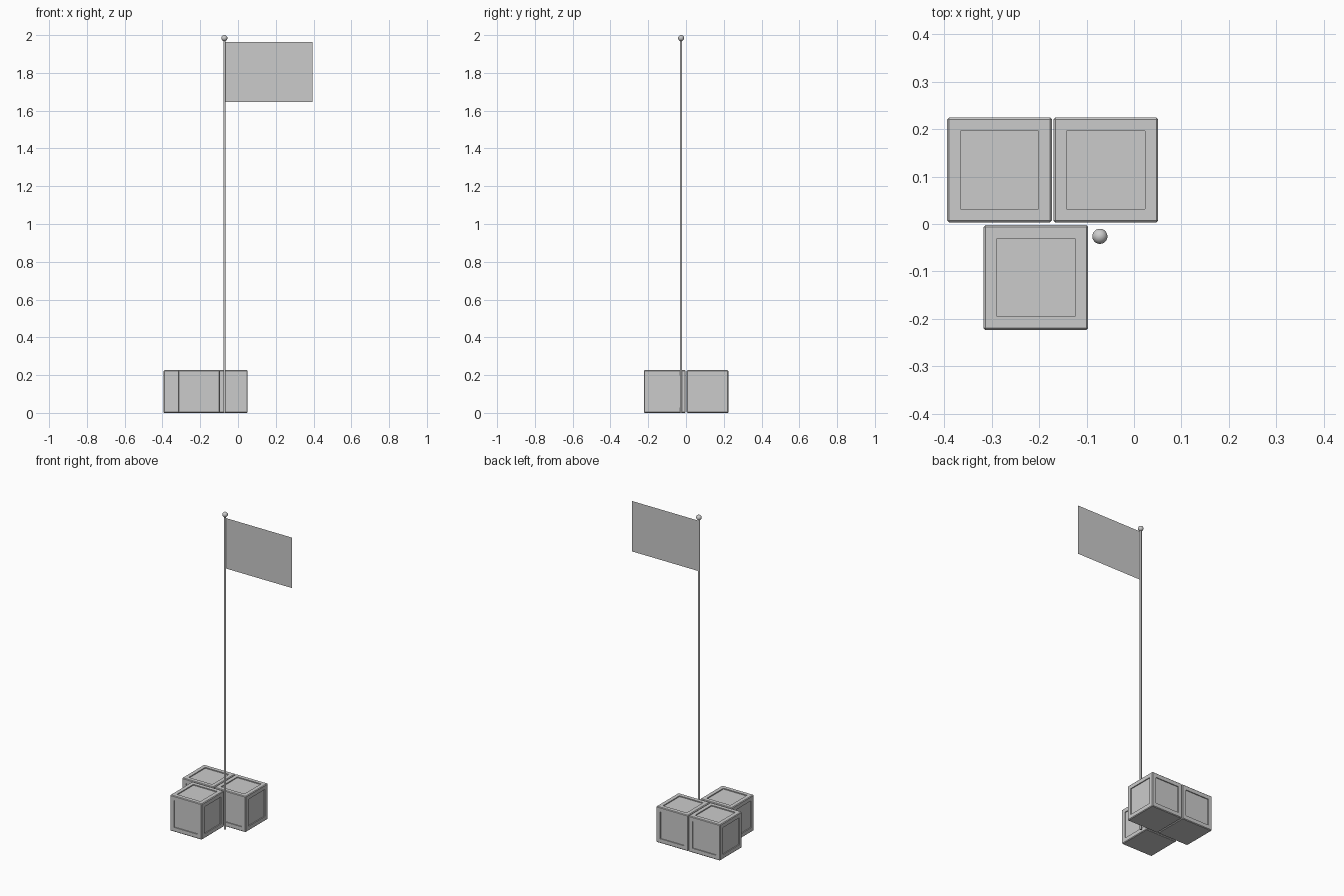
import bpy, bmesh
from mathutils import Vector

if "Cube" in bpy.data.objects:
    bpy.data.objects.remove(bpy.data.objects["Cube"])

SIZE, HEIGHT, CHAMFER = 0.221, 0.226, 0.004
POLE_X, POLE_Y = -0.072, -0.026


def finish(name, bm, loc):
    bmesh.ops.recalc_face_normals(bm, faces=bm.faces)
    mesh = bpy.data.meshes.new(name)
    bm.to_mesh(mesh)
    bm.free()
    obj = bpy.data.objects.new(name, mesh)
    obj.location = loc
    bpy.context.collection.objects.link(obj)
    return obj


def crate(name, x, y):
    """Chamfered box with a shallow recessed panel on the top and sides."""
    bm = bmesh.new()
    bmesh.ops.create_cube(bm, size=1)
    bmesh.ops.scale(bm, vec=(SIZE, SIZE, HEIGHT), verts=bm.verts)
    bmesh.ops.bevel(bm, geom=bm.edges[:], offset=CHAMFER, segments=1,
                    affect='EDGES', profile=0.5)
    bm.normal_update()
    panels = [f for f in bm.faces if f.calc_area() > 0.02 and f.normal.z > -0.5]
    bmesh.ops.inset_individual(bm, faces=panels, thickness=0.034)
    # a second inset of no width pushes the panel straight in
    bmesh.ops.inset_individual(bm, faces=panels, thickness=0.0, depth=-0.006)
    return finish(name, bm, (x, y, HEIGHT / 2))


# Three crates
crate("crate_back_left", -0.2835, 0.114)
crate("crate_back_right", -0.0595, 0.114)
crate("crate_front", -0.207, -0.113)

# Flag pole
bpy.ops.mesh.primitive_cylinder_add(vertices=16, radius=0.006, depth=1.975,
                                    location=(POLE_X, POLE_Y, 0.9875))
bpy.context.object.name = "flag_pole"
bpy.ops.object.shade_smooth_by_angle()

# Ball on top of the pole
bpy.ops.mesh.primitive_uv_sphere_add(segments=24, ring_count=12, radius=0.016,
                                     location=(POLE_X, POLE_Y, 1.984))
bpy.context.object.name = "pole_ball"
bpy.ops.object.shade_smooth_by_angle()

# Flag: a single flat sheet
bm = bmesh.new()
bm.faces.new([bm.verts.new(Vector((px, 0, pz))) for px, pz in
              ((-0.067, 1.645), (0.394, 1.645), (0.394, 1.963), (-0.067, 1.963))])
finish("flag", bm, (0, POLE_Y, 0))
